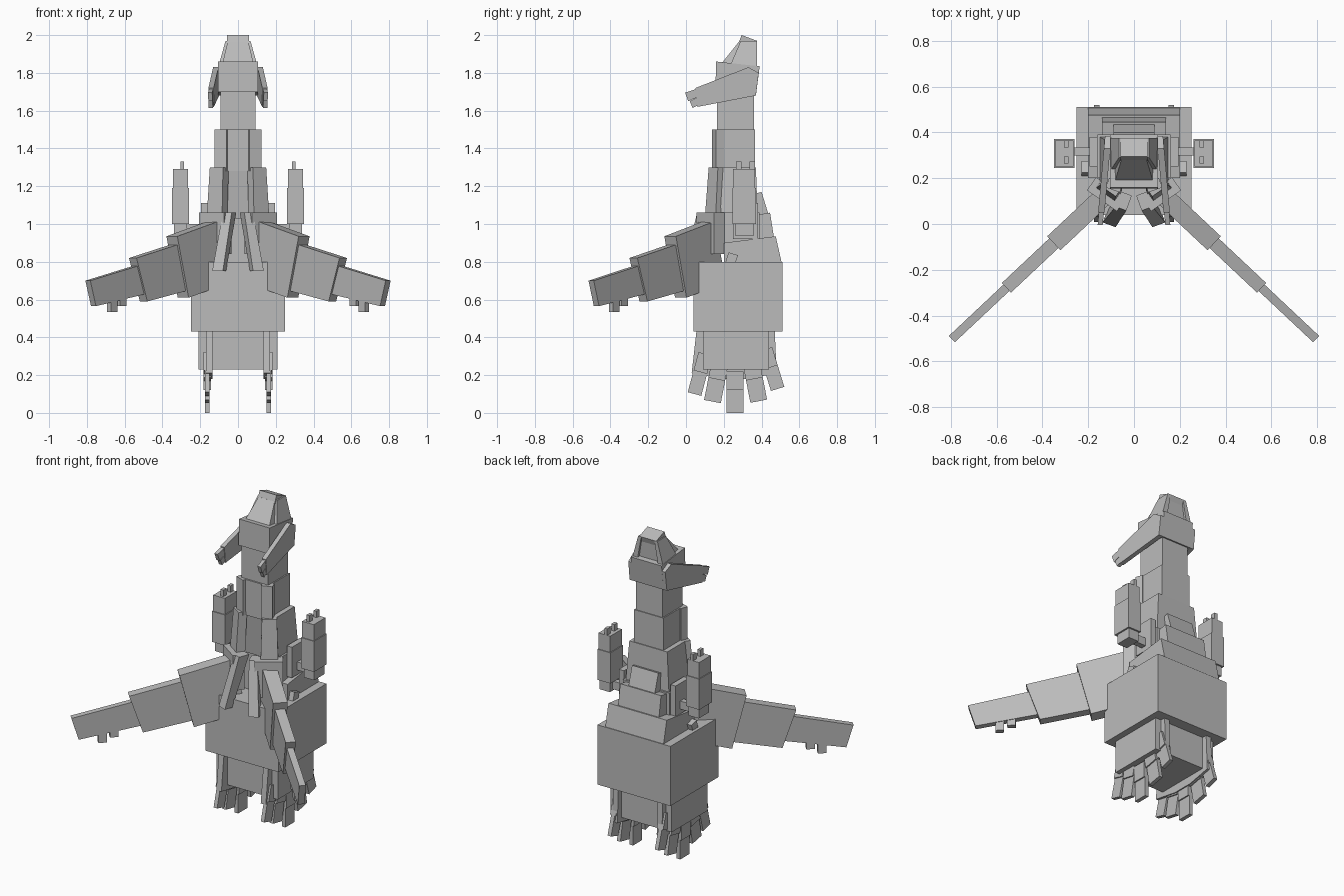
import bpy, math
from mathutils import Vector

cube = bpy.data.objects.get("Cube")
if cube:
    bpy.data.objects.remove(cube)

grey = bpy.data.materials.new("plain_grey")
grey.use_nodes = True
grey.diffuse_color = (0.5, 0.5, 0.5, 1)
grey.node_tree.nodes["Principled BSDF"].inputs["Base Color"].default_value = (0.5, 0.5, 0.5, 1)


def solid(name, lower, upper, mirror=False):
    """Join two matching outlines into a closed solid."""
    n = len(lower)
    faces = [tuple(range(n))[::-1], tuple(range(n, 2 * n))]
    faces += [(i, (i + 1) % n, n + (i + 1) % n, n + i) for i in range(n)]
    mesh = bpy.data.meshes.new(name)
    mesh.from_pydata([tuple(p) for p in list(lower) + list(upper)], [], faces)
    mesh.materials.append(grey)
    ob = bpy.data.objects.new(name, mesh)
    bpy.context.collection.objects.link(ob)
    # Consistent outward normals
    import bmesh
    bm = bmesh.new()
    bm.from_mesh(mesh)
    bmesh.ops.recalc_face_normals(bm, faces=bm.faces)
    bm.to_mesh(mesh)
    bm.free()
    if mirror:
        ob.modifiers.new("Mirror", 'MIRROR')
    return ob


def rect(x0, x1, y0, y1, z):
    return [(x0, y0, z), (x1, y0, z), (x1, y1, z), (x0, y1, z)]


def box(name, x, y, z, mirror=False):
    return solid(name, rect(*x, *y, z[0]), rect(*x, *y, z[1]), mirror)


def side_plate(name, outline, x0, x1, mirror=False):
    """Extrude a (y, z) outline sideways."""
    return solid(name, [(x0, y, z) for y, z in outline],
                 [(x1, y, z) for y, z in outline], mirror)


def turned(cx, cy, z, w, d, angle):
    """Rectangle turned about the vertical axis."""
    c, s = math.cos(math.radians(angle)), math.sin(math.radians(angle))
    return [(cx + u * c - v * s, cy + u * s + v * c, z)
            for u, v in ((-w/2, -d/2), (w/2, -d/2), (w/2, d/2), (-w/2, d/2))]


# Lower body
box("main_body", (-.25, .25), (.04, .51), (.43, .80))
box("lower_block", (-.21, .21), (.09, .44), (.23, .43))

# Fans of toes under each side
side_plate("fan_root", [(.055, .43), (.03, .21), (.20, .18), (.33, .18), (.48, .21), (.47, .43)],
           .135, .17, True)
for i, (y, z, lean) in enumerate([(.045, .10, -15), (.14, .06, -11), (.26, 0, 0),
                                  (.385, .062, 11), (.485, .127, 17)]):
    a = math.radians(lean)
    along = Vector((-math.sin(a), math.cos(a)))
    across = Vector((math.cos(a), math.sin(a))) * (.037 if i in (0, 4) else .045)
    tip = Vector((y, z))
    for part, start, end, half in (("toe", 0, .2, .012), ("toe_knuckle", .12, .22, .02)):
        p, q = tip + along * start, tip + along * end
        side_plate(f"{part}_{i + 1}", [p - across, p + across, q + across, q - across],
                   .162 - half, .162 + half, True)

# Stepped back above the body
side_plate("back_step_low", [(.20, .78), (.51, .78), (.475, .935), (.20, .90)], -.2, .2)
side_plate("back_step_mid", [(.2, .9), (.47, .9), (.445, 1.06), (.2, 1.02)], -.14, .14)
side_plate("back_step_high", [(.3, 1.03), (.44, 1.04), (.40, 1.17), (.3, 1.14)], -.09, .09)

# Torso and neck
box("torso", (-.16, .16), (.20, .39), (.80, 1.06))
solid("upper_torso", rect(-.15, .15, .19, .38, 1.03), rect(-.13, .13, .16, .37, 1.3))
box("neck_low", (-.1, .1), (.155, .365), (1.28, 1.5))
box("neck_high", (-.092, .092), (.165, .36), (1.48, 1.72))

# Layered chest plates
solid("collar_plate", turned(.085, .17, 1.28, .065, .045, 20),
      turned(.085, .17, 1.5, .065, .045, 20), True)
solid("chest_plate", turned(.11, .15, 1.02, .1, .055, 35),
      turned(.1, .165, 1.3, .085, .05, 35), True)
solid("shoulder", turned(.12, .13, .84, .16, .07, 35),
      turned(.12, .13, 1.06, .16, .07, 35), True)
solid("chest_strap", turned(.1, .02, .75, .06, .05, 20),
      turned(.045, .10, 1.06, .05, .07, 20), True)

# Swept wings in three overlapping sections
normal = Vector((.685, .729, 0))


def wing(name, outline, thick):
    mid = [Vector((x, .245 - .94 * x, z)) for x, z in outline]
    solid(name, [p - normal * thick / 2 for p in mid], [p + normal * thick / 2 for p in mid], True)


wing("wing_inner", [(.13, 1.015), (.35, .935), (.29, .61), (.07, .69)], .084)
wing("wing_middle", [(.31, .9), (.557, .82), (.5, .59), (.26, .655)], .058)
wing("wing_outer", [(.52, .785), (.795, .70), (.765, .565), (.48, .635)], .038)
wing("wing_peg_inner", [(.6, .63), (.635, .63), (.635, .565), (.6, .565)], .03)
wing("wing_peg_outer", [(.648, .62), (.683, .62), (.683, .535), (.648, .535)], .03)

# Side arms
box("arm_lower", (.27, .34), (.26, .36), (.94, 1.03), True)
box("arm_middle", (.26, .35), (.245, .37), (1.0, 1.19), True)
box("arm_upper", (.265, .345), (.25, .365), (1.19, 1.29), True)
for i, y in enumerate((.28, .35)):
    box(f"arm_finger_{i + 1}", (.285, .305), (y - .015, y + .015), (1.28, 1.33), True)
box("arm_rod", (.15, .3), (.3, .335), (.95, 1.0), True)
box("arm_mount", (.16, .195), (.25, .38), (.92, 1.11), True)
side_plate("hip_knob", [(.21, .8), (.26, .79), (.275, .835), (.225, .85)], .15, .23, True)

# Head
side_plate("head", [(.155, 1.70), (.37, 1.68), (.39, 1.835), (.16, 1.86)], -.105, .105)
solid("crown", rect(-.085, .085, .18, .36, 1.84), rect(-.055, .055, .28, .365, 1.965))
solid("cheek_ridge", rect(.07, .105, .23, .375, 1.83), rect(.045, .066, .29, .375, 1.97), True)
side_plate("head_cap", [(.27, 1.94), (.355, 1.91), (.375, 1.97), (.295, 2.0)], -.058, .058)

# Splayed jaws with two tips each
jaw = [(.33, 1.83), (.05, 1.72), (.06, 1.62), (.37, 1.68), (.385, 1.8)]


def splay(points, offset):
    return [(.113 + (.38 - y) * .09 + offset, y, z) for y, z in points]


def jaw_part(name, points, half):
    solid(name, splay(points, -half), splay(points, half), True)


jaw_part("jaw", jaw, .014)
jaw_part("jaw_tip_upper", [(.07, 1.72), (-.005, 1.695), (.012, 1.65), (.08, 1.68)], .011)
jaw_part("jaw_tip_lower", [(.08, 1.68), (.02, 1.65), (.035, 1.615), (.09, 1.64)], .011)
